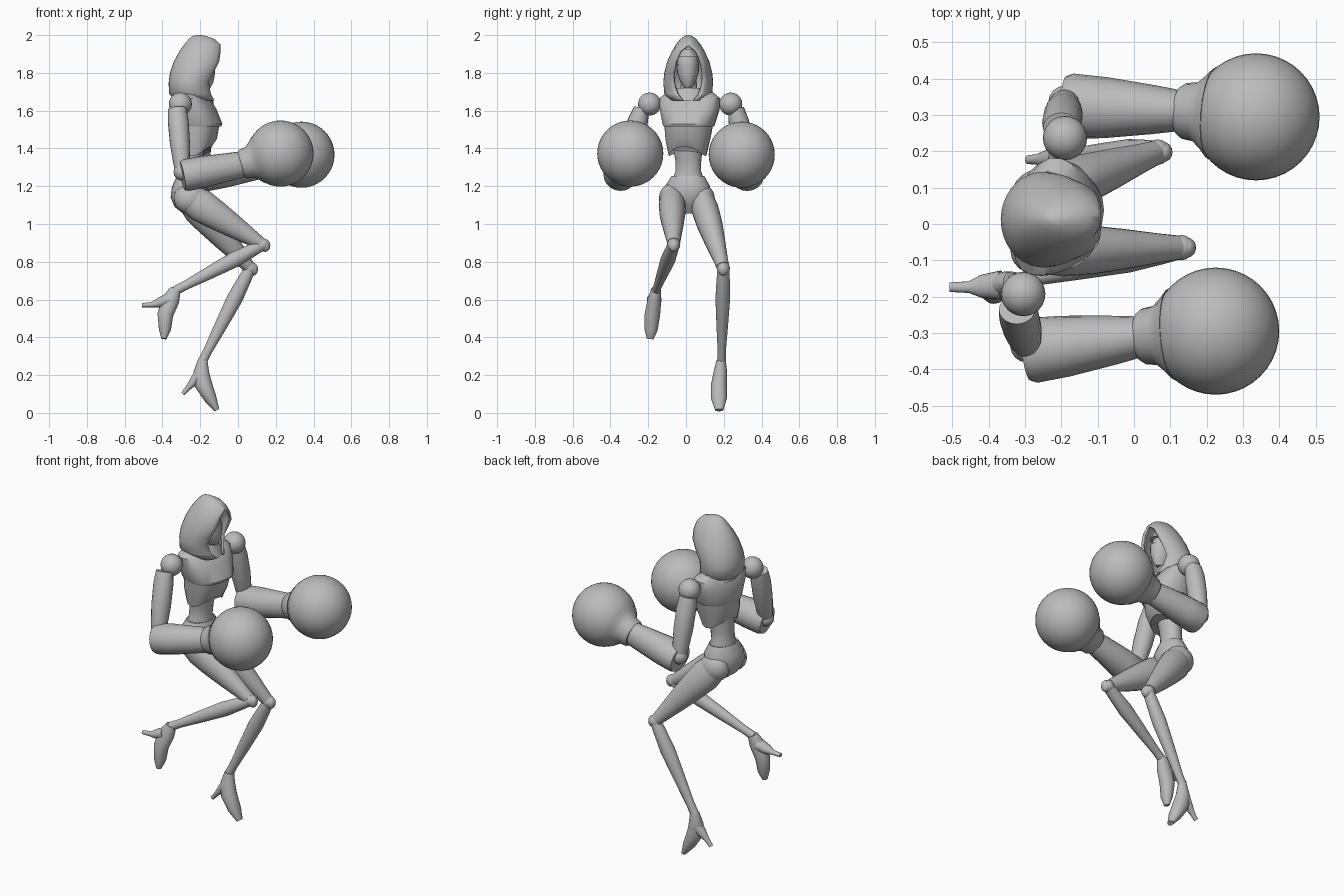
import bpy, bmesh, math
from mathutils import Vector

if "Cube" in bpy.data.objects:
    bpy.data.objects.remove(bpy.data.objects["Cube"])

gray = bpy.data.materials.new("neutral_gray")
gray.use_nodes = True
gray.diffuse_color = (0.5, 0.5, 0.5, 1)
gray.node_tree.nodes["Principled BSDF"].inputs["Base Color"].default_value = (0.5, 0.5, 0.5, 1)


def finish(name, bm, angle=40):
    bmesh.ops.recalc_face_normals(bm, faces=bm.faces)
    mesh = bpy.data.meshes.new(name)
    bm.to_mesh(mesh)
    bm.free()
    mesh.materials.append(gray)
    obj = bpy.data.objects.new(name, mesh)
    bpy.context.collection.objects.link(obj)
    bpy.ops.object.select_all(action='DESELECT')
    bpy.context.view_layer.objects.active = obj
    obj.select_set(True)
    bpy.ops.object.shade_smooth_by_angle(angle=math.radians(angle))
    return obj


def loft(name, sections, side=(0, 1, 0), axis=None, square=1.0, arch=0.0, sides=20):
    """Skin elliptical rings; a section is x, y, z, half width, half depth."""
    bm = bmesh.new()
    centres = [Vector(s[:3]) for s in sections]
    rings = []
    for i, s in enumerate(sections):
        ahead = centres[min(i + 1, len(centres) - 1)] - centres[max(i - 1, 0)]
        t = Vector(axis) if axis else ahead.normalized()
        u = Vector(side)
        u = (u - t * u.dot(t)).normalized()
        n = t.cross(u)
        ring = []
        for k in range(sides):
            a = math.tau * k / sides
            c, d = math.cos(a), math.sin(a)
            pu = math.copysign(abs(c) ** square, c) * s[3]
            pn = math.copysign(abs(d) ** square, d) * s[4]
            p = centres[i] + u * pu + n * pn
            if i == len(sections) - 1:
                p.z += arch * d * d
            ring.append(bm.verts.new(p))
        rings.append(ring)
    for a, b in zip(rings, rings[1:]):
        for k in range(sides):
            j = (k + 1) % sides
            bm.faces.new((a[k], a[j], b[j], b[k]))
    bm.faces.new(rings[0])
    bm.faces.new(rings[-1])
    return finish(name, bm)


def ball(name, centre, size, segments=24):
    bm = bmesh.new()
    bmesh.ops.create_uvsphere(bm, u_segments=segments, v_segments=segments // 2, radius=1)
    size = (size,) * 3 if isinstance(size, float) else size
    bmesh.ops.scale(bm, vec=size, verts=bm.verts)
    bmesh.ops.translate(bm, vec=centre, verts=bm.verts)
    return finish(name, bm)


def limb(name, start, end, profile, **options):
    """Straight tapered limb; profile lists fraction, half width, half depth."""
    a, b = Vector(start), Vector(end)
    return loft(name, [(*a.lerp(b, f), w, d) for f, w, d in profile], **options)


# Torso, turned a little towards its right
turn = math.radians(-14)
torso_side = (-math.sin(turn), math.cos(turn), 0)
down = (0, 0, -1)
torso = dict(side=torso_side, axis=down)
loft("chest", [(-.25, .02, 1.695, .13, .05), (-.24, .02, 1.665, .165, .08),
               (-.228, .02, 1.61, .16, .105), (-.212, .015, 1.53, .137, .125),
               (-.212, .015, 1.515, .13, .118)], square=.8, **torso)
loft("ribcage", [(-.214, .015, 1.54, .13, .115), (-.22, .01, 1.45, .118, .105),
                 (-.228, .008, 1.36, .1, .082)], square=.85, arch=.05, **torso)
loft("waist", [(-.24, .01, 1.44, .085, .07), (-.25, .012, 1.34, .07, .06),
               (-.255, .012, 1.28, .068, .058), (-.255, .012, 1.2, .1, .075)], **torso)
loft("pelvis", [(-.255, .01, 1.255, .088, .066), (-.257, .008, 1.2, .122, .09),
                (-.262, .008, 1.14, .118, .093), (-.265, .012, 1.09, .075, .07),
                (-.255, .018, 1.055, .03, .035)], **torso)
loft("neck", [(-.24, .015, 1.77, .04, .04), (-.24, .015, 1.65, .05, .05)], axis=down)
loft("collar", [(-.245, .015, 1.72, .085, .075), (-.235, .015, 1.65, .12, .1)], axis=down)

# Head: masked face with a brow plate and jaw
loft("face", [(-.215, .01, 1.94, .025, .03), (-.205, .01, 1.91, .048, .06),
              (-.2, .01, 1.85, .058, .072), (-.2, .01, 1.8, .054, .07),
              (-.195, .01, 1.75, .036, .058), (-.19, .01, 1.725, .02, .04)], axis=down)
loft("face_mask", [(-.196, .01, 1.848, .06, .074), (-.194, .01, 1.8, .057, .073),
                   (-.19, .01, 1.75, .04, .06), (-.187, .01, 1.72, .02, .04)], axis=down)
loft("brow_plate", [(-.2, .01, 1.925, .03, .06), (-.197, .01, 1.885, .058, .08)], axis=down)


# Hood shell with an open front: height, back, front, half width, opening
def hood(levels, steps=28):
    bm = bmesh.new()
    rings = []
    for z, back, front, width, opening in levels:
        start = math.asin(opening / width)
        ring = []
        for k in range(steps + 1):
            a = start + (math.tau - 2 * start) * k / steps
            x = (back + front) / 2 + (front - back) / 2 * math.cos(a)
            ring.append(bm.verts.new((x, .012 + width * math.sin(a), z)))
        rings.append(ring)
    for a, b in zip(rings, rings[1:]):
        for k in range(steps):
            bm.faces.new((a[k], a[k + 1], b[k + 1], b[k]))
    bm.faces.new(rings[-1][:-1] if levels[-1][4] == 0 else rings[-1])
    bmesh.ops.remove_doubles(bm, verts=bm.verts, dist=.0005)
    obj = finish("hood", bm, 50)
    shell = obj.modifiers.new("thickness", 'SOLIDIFY')
    shell.thickness = .014
    shell.offset = -1


hood([(1.655, -.33, -.12, .1, .03), (1.69, -.366, -.13, .127, .06),
      (1.75, -.367, -.13, .132, .08), (1.8, -.36, -.1, .127, .08),
      (1.86, -.34, -.07, .112, .07), (1.915, -.31, -.075, .087, .045),
      (1.95, -.285, -.092, .066, 0), (1.98, -.26, -.125, .042, 0),
      (1.995, -.24, -.17, .02, 0), (2.0, -.22, -.19, .008, 0)])

# Arms: shoulder, upper arm, elbow, forearm, cuff and round glove
arms = {
    "right": ((-.305, -.193, 1.635), (-.322, -.235, 1.61), (-.295, -.335, 1.275),
              (-.295, -.35, 1.255), (.02, -.31, 1.315), (.225, -.295, 1.373)),
    "left": ((-.19, .237, 1.635), (-.2, .265, 1.61), (-.19, .335, 1.275),
             (-.19, .325, 1.255), (.13, .312, 1.312), (.336, .295, 1.367)),
}
for label, (shoulder, top, bottom, elbow, wrist, fist) in arms.items():
    ball(label + "_shoulder", shoulder, .061)
    limb(label + "_upper_arm", top, bottom,
         [(0, .042, .05), (.2, .054, .055), (.55, .055, .053), (.85, .046, .044), (1, .038, .036)])
    ball(label + "_elbow", bottom, .046, 16)
    limb(label + "_forearm", elbow, wrist,
         [(0, .082, .078), (.06, .09, .085), (.35, .084, .084), (.75, .068, .075), (1, .056, .07)])
    limb(label + "_cuff", wrist, fist,
         [(-.03, .066, .068), (.04, .077, .079), (.2, .082, .084), (.32, .105, .105), (.42, .128, .128)])
    ball(label + "_glove", fist, .175, 40)

# Legs: thigh, knee, shin
legs = {
    "right": ((-.255, -.075, 1.135), (.13, -.065, .89), (-.335, -.16, .645)),
    "left": ((-.25, .085, 1.13), (.065, .198, .765), (-.19, .188, .27)),
}
for label, (hip, knee, ankle) in legs.items():
    ball(label + "_hip", hip, (.085, .068, .08))
    limb(label + "_thigh", hip, knee,
         [(-.02, .06, .075), (.15, .071, .088), (.35, .068, .078), (.6, .055, .062),
          (.85, .04, .043), (.97, .034, .034)])
    ball(label + "_knee", knee, .035, 16)
    cap = Vector(knee) + Vector((.015, 0, -.004))
    ball(label + "_kneecap", cap, (.026, .028, .034), 16)
    limb(label + "_shin", knee, ankle,
         [(0, .031, .03), (.12, .035, .035), (.32, .039, .042), (.6, .031, .034),
          (.88, .022, .024), (1, .023, .025)])

# High-heeled feet
loft("right_foot", [(-.332, -.158, .652, .027, .03), (-.355, -.167, .6, .036, .046),
                    (-.385, -.178, .52, .041, .042), (-.387, -.185, .44, .035, .032),
                    (-.392, -.19, .392, .018, .014)])
loft("right_heel", [(-.365, -.168, .6, .04, .035), (-.42, -.172, .582, .032, .026),
                    (-.455, -.174, .573, .016, .014), (-.508, -.174, .57, .013, .011)])
loft("left_foot", [(-.187, .186, .278, .025, .026), (-.195, .182, .215, .036, .042),
                   (-.183, .175, .15, .042, .046), (-.145, .174, .075, .042, .033),
                   (-.112, .176, .015, .022, .014)])
loft("left_heel", [(-.2, .182, .205, .036, .033), (-.235, .18, .165, .026, .024),
                   (-.265, .178, .132, .015, .014), (-.292, .177, .1, .012, .011)])
